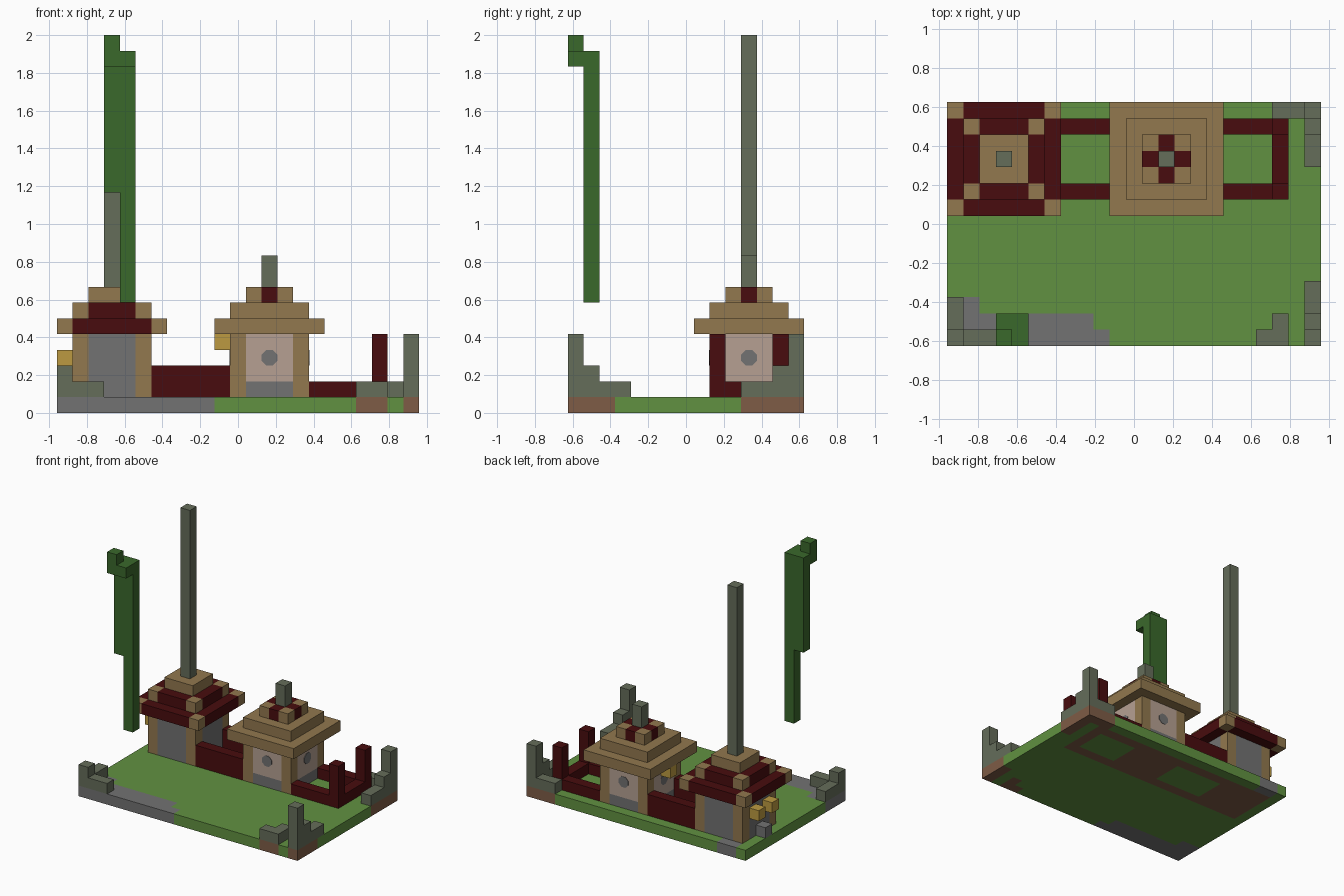
import bpy, bmesh, math
from mathutils import Vector, Matrix

if "Cube" in bpy.data.objects:
    bpy.data.objects.remove(bpy.data.objects["Cube"])

U = 1 / 12                        # one block
NX, NY = 23, 15                   # plot size in blocks


def linear(c):
    c /= 255
    return c / 12.92 if c <= 0.04045 else ((c + 0.055) / 1.055) ** 2.4


def material(name, *rgb):
    m = bpy.data.materials.new(name)
    col = [linear(c) for c in rgb] + [1]
    m.use_nodes = True
    m.diffuse_color = col
    bsdf = m.node_tree.nodes["Principled BSDF"]
    bsdf.inputs["Base Color"].default_value = col
    bsdf.inputs["Roughness"].default_value = 0.9
    return m


GRASS = material("grass green", 97, 145, 65)
VINE = material("dark leaf green", 58, 104, 43)
TIMBER = material("tan timber", 146, 120, 78)
RED = material("dark red", 72, 12, 14)
STONE = material("mossy stone", 101, 109, 90)
GREY = material("plain grey", 114, 114, 114)
SOIL = material("brown soil", 126, 92, 70)
LAMP = material("lantern yellow", 188, 154, 65)
PLASTER = material("pink plaster", 182, 160, 146)


def make(name, bm, mats):
    bmesh.ops.recalc_face_normals(bm, faces=bm.faces)
    me = bpy.data.meshes.new(name)
    bm.to_mesh(me)
    bm.free()
    for m in mats:
        me.materials.append(m)
    ob = bpy.data.objects.new(name, me)
    bpy.context.collection.objects.link(ob)
    return ob


def corner(i, j, k):
    return Vector(((i - NX / 2) * U, (j - NY / 2) * U, k * U))


def block(name, i, j, k, size, mat):
    """Plain box given by its first block and its size in blocks."""
    bm = bmesh.new()
    bmesh.ops.create_cube(bm, size=1)
    s = Vector(size)
    bmesh.ops.scale(bm, vec=s * U, verts=bm.verts)
    bmesh.ops.translate(bm, vec=corner(i, j, k) + s * U / 2, verts=bm.verts)
    return make(name, bm, [mat])


def slab(name, i, j, k, ni, nj, mats, rule):
    """One-block-thick slab whose cells are coloured by rule(column, row)."""
    bm = bmesh.new()
    bmesh.ops.create_grid(bm, x_segments=ni, y_segments=nj, size=0.5)
    bmesh.ops.scale(bm, vec=(ni * U, nj * U, 1), verts=bm.verts)
    mid = corner(i, j, k) + Vector((ni, nj, 0)) * U / 2
    bmesh.ops.translate(bm, vec=mid, verts=bm.verts)
    top = bmesh.ops.extrude_face_region(bm, geom=bm.faces[:])["geom"]
    verts = [g for g in top if isinstance(g, bmesh.types.BMVert)]
    bmesh.ops.translate(bm, vec=(0, 0, U), verts=verts)
    bmesh.ops.recalc_face_normals(bm, faces=bm.faces)
    for f in bm.faces:
        p = (f.calc_center_median() - f.normal * U / 4 - corner(i, j, k)) / U
        f.material_index = rule(math.floor(p.x), math.floor(p.y))
    return make(name, bm, mats)


# Ground: grass with soil under everything built, and a stony path
def within(i, j, i0, i1, j0, j1):
    return i0 <= i <= i1 and j0 <= j <= j1


def ground_rule(i, j):
    if within(i, j, 0, 9, 0, 0) or within(i, j, 0, 8, 1, 1) or within(i, j, 0, 1, 2, 2):
        return 2
    if within(i, j, 1, 2, 14, 14):
        return 2
    rows = j in (9, 13) and 1 <= i <= 20
    huts = within(i, j, 1, 5, 9, 13) or within(i, j, 11, 15, 9, 13)
    yard = i == 20 and 9 <= j <= 13
    ruins = (i == 22 and (j <= 2 or j >= 11)) or (j == 14 and i >= 20) \
        or (j == 0 and i in (19, 20)) or (i, j) == (20, 1)
    return 1 if rows or huts or yard or ruins else 0


slab("ground", 0, 0, 0, NX, NY, [GRASS, SOIL, GREY], ground_rule)


# Huts: four posts with a panel on each side
def hut(name, i, panel_mat, base):
    for a in (0, 4):
        for b in (0, 4):
            block(name + "_post", i + a, 9 + b, 1, (1, 1, 4), TIMBER)
    for side in (0, 4):
        for pi, pj, sx, sy in ((i + 1, 9 + side, 3, 1), (i + side, 10, 1, 3)):
            if base:
                block(name + "_panel_base", pi, pj, 1, (sx, sy, 1), GREY)
            block(name + "_panel", pi, pj, 1 + base, (sx, sy, 4 - base), panel_mat)


def corners(n):
    return lambda a, b: 1 if a in (0, n - 1) and b in (0, n - 1) else 0


hut("tower_hut", 1, GREY, 0)
hut("middle_hut", 11, PLASTER, 1)

# Stepped roofs
for step, n in enumerate((7, 5, 3)):
    tower_main = TIMBER if n == 3 else RED
    middle_main = RED if n == 3 else TIMBER
    slab("tower_roof_step", step, 8 + step, 5 + step, n, n, [tower_main, TIMBER], corners(n))
    slab("middle_roof_step", 10 + step, 8 + step, 5 + step, n, n, [middle_main, TIMBER], corners(n))
block("tower_spire", 3, 11, 8, (1, 1, 16), STONE)
block("middle_spire", 13, 11, 8, (1, 1, 2), STONE)

# Round windows on the middle hut
centre = corner(13.5, 11.5, 3.5)
for q in range(4):
    bm = bmesh.new()
    bmesh.ops.create_cone(bm, cap_ends=True, segments=8, radius1=0.045, radius2=0.045, depth=0.006)
    turn = Matrix.Rotation(q * math.pi / 2, 4, "Z")
    place = Matrix.Translation(centre) @ turn @ Matrix.Translation((0, -2.5 * U, 0))
    place = place @ Matrix.Rotation(math.pi / 2, 4, "X") @ Matrix.Rotation(math.pi / 8, 4, "Z")
    bmesh.ops.transform(bm, matrix=place, verts=bm.verts)
    make("round_window", bm, [GREY])

# Lanterns and the doorstep
for i, j, k in ((0, 10, 3), (0, 12, 3), (10, 11, 4)):
    block("lantern", i, j, k, (1, 1, 1), LAMP)
block("doorstep", 0, 11, 1, (1, 1, 1), GREY)

# Red walls between the huts and around the yard
for j in (9, 13):
    block("link_wall", 6, j, 1, (5, 1, 2), RED)
    block("yard_wall", 16, j, 1, (4, 1, 1), RED)
    block("yard_post", 20, j, 1, (1, 1, 4), RED)
block("yard_end_wall", 20, 10, 1, (1, 3, 1), RED)

# Ruined stone corners
for i, j, size in ((22, 0, (1, 1, 4)), (22, 1, (1, 1, 2)), (22, 2, (1, 2, 1)),
                   (19, 0, (2, 1, 1)), (20, 1, (1, 1, 1)),
                   (22, 14, (1, 1, 4)), (22, 13, (1, 1, 2)), (22, 11, (1, 2, 1)),
                   (20, 14, (2, 1, 1)),
                   (0, 0, (1, 1, 2)), (0, 1, (1, 2, 1)), (1, 0, (2, 1, 1))):
    block("ruined_wall", i, j, 1, size, STONE)

# Hanging vine
block("vine_long_strand", 4, 1, 7, (1, 1, 16), VINE)
block("vine_short_strand", 3, 1, 14, (1, 1, 9), VINE)
block("vine_ledge", 3, 0, 22, (2, 1, 1), VINE)
block("vine_tip", 3, 0, 23, (1, 1, 1), VINE)
